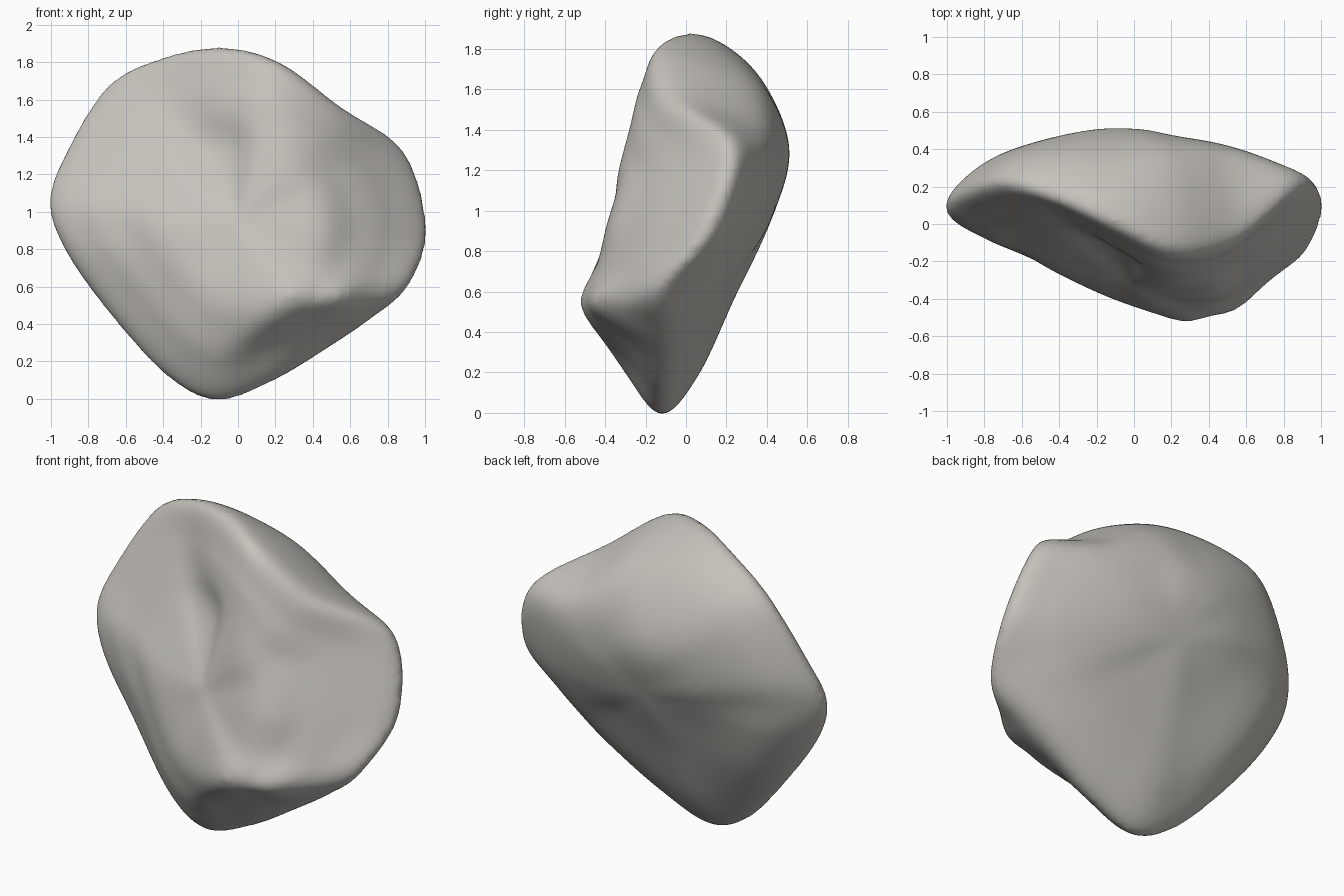
import bpy
import bmesh
from mathutils import Vector

if "Cube" in bpy.data.objects:
    bpy.data.objects.remove(bpy.data.objects["Cube"], do_unlink=True)

# Stations around the outline, starting at the bottom and passing over the -x side:
# outline x, outline z, rim depth, three front depths (inner to outer),
# two back depths (outer to inner)
STATIONS = [
    (-.11, -.01, -.12, -.425, -.38, -.29, .06, .24),
    (-.38, .12, -.08, -.38, -.33, -.25, .09, .26),
    (-.70, .47, .01, -.32, -.24, -.15, .20, .31),
    (-.93, .80, .04, -.27, -.17, -.10, .26, .36),
    (-1.01, 1.05, .09, -.23, -.13, -.06, .29, .40),
    (-.93, 1.30, .16, -.19, -.08, .01, .36, .45),
    (-.71, 1.66, .22, -.14, -.03, .07, .40, .49),
    (-.45, 1.81, .16, -.11, -.03, .04, .38, .51),
    (-.10, 1.88, .02, -.16, -.15, -.10, .33, .51),
    (.22, 1.80, -.10, -.28, -.255, -.22, .34, .50),
    (.55, 1.56, -.04, -.335, -.28, -.20, .37, .47),
    (.89, 1.32, .21, -.34, -.20, -.04, .35, .44),
    (1.01, .90, .10, -.39, -.26, -.12, .25, .38),
    (.91, .60, -.13, -.42, -.36, -.28, .15, .33),
    (.70, .42, -.12, -.44, -.47, -.44, .12, .29),
    (.48, .27, -.11, -.47, -.52, -.37, .10, .27),
    (.20, .10, -.12, -.46, -.46, -.30, .07, .25),
]
CENTRE_Z = .95
FRONT_POLE = Vector((0, -.34, CENTRE_Z))
BACK_POLE = Vector((0, .42, CENTRE_Z))
INNER, MIDDLE, OUTER = .4, .62, .8
COLUMNS = 102
STEPS = 8


def spline(a, b, c, d, t):
    """Smooth curve from b to c that passes through its control points."""
    return (b * 2 + (c - a) * t + (a * 2 - b * 5 + c * 4 - d) * t ** 2
            + (b * 3 - a - c * 3 + d) * t ** 3) / 2


def ring(fraction, depth_index):
    """Closed smooth loop at a fraction of the way out to the outline."""
    points = [Vector((s[0] * fraction, s[depth_index],
                      CENTRE_Z + (s[1] - CENTRE_Z) * fraction)) for s in STATIONS]
    count = len(points)
    loop = []
    for column in range(COLUMNS):
        position = column * count / COLUMNS
        k = int(position)
        near = [points[(k + offset) % count] for offset in (-1, 0, 1, 2)]
        loop.append(spline(*near, position - k))
    return loop


def section(rings, column):
    """Points from the front pole over the rim to the back pole."""
    opposite = (column + COLUMNS // 2) % COLUMNS
    chain = [rings[0][opposite], FRONT_POLE]
    chain += [loop[column] for loop in rings]
    chain += [BACK_POLE, rings[-1][opposite]]
    path = []
    for k in range(1, len(chain) - 2):
        path += [spline(*chain[k - 1:k + 3], step / STEPS) for step in range(STEPS)]
    return path[1:]


# Rock body skinned over the sections
rings = [ring(INNER, 3), ring(MIDDLE, 4), ring(OUTER, 5), ring(1, 2),
         ring(OUTER, 6), ring(INNER, 7)]
bm = bmesh.new()
front = bm.verts.new(FRONT_POLE)
back = bm.verts.new(BACK_POLE)
columns = [[bm.verts.new(p) for p in section(rings, c)] for c in range(COLUMNS)]
for c, here in enumerate(columns):
    after = columns[(c + 1) % COLUMNS]
    bm.faces.new((front, here[0], after[0]))
    bm.faces.new((back, after[-1], here[-1]))
    for r in range(len(here) - 1):
        bm.faces.new((here[r], here[r + 1], after[r + 1], after[r]))
bmesh.ops.recalc_face_normals(bm, faces=bm.faces)
mesh = bpy.data.meshes.new("rock")
bm.to_mesh(mesh)
bm.free()
rock = bpy.data.objects.new("rock", mesh)
bpy.context.collection.objects.link(rock)

# Even surface grid, then weathering
grid = rock.modifiers.new("even_grid", "REMESH")
grid.mode = "VOXEL"
grid.voxel_size = .02
grid.use_smooth_shade = True
weather = rock.modifiers.new("weathering", "SMOOTH")
weather.factor = .5
weather.iterations = 14

# Stone colour
stone = bpy.data.materials.new("warm_grey_stone")
stone.use_nodes = True
colour = (.56, .54, .50, 1)
stone.diffuse_color = colour
shader = next(n for n in stone.node_tree.nodes if n.type == "BSDF_PRINCIPLED")
shader.inputs["Base Color"].default_value = colour
shader.inputs["Roughness"].default_value = .9
mesh.materials.append(stone)
